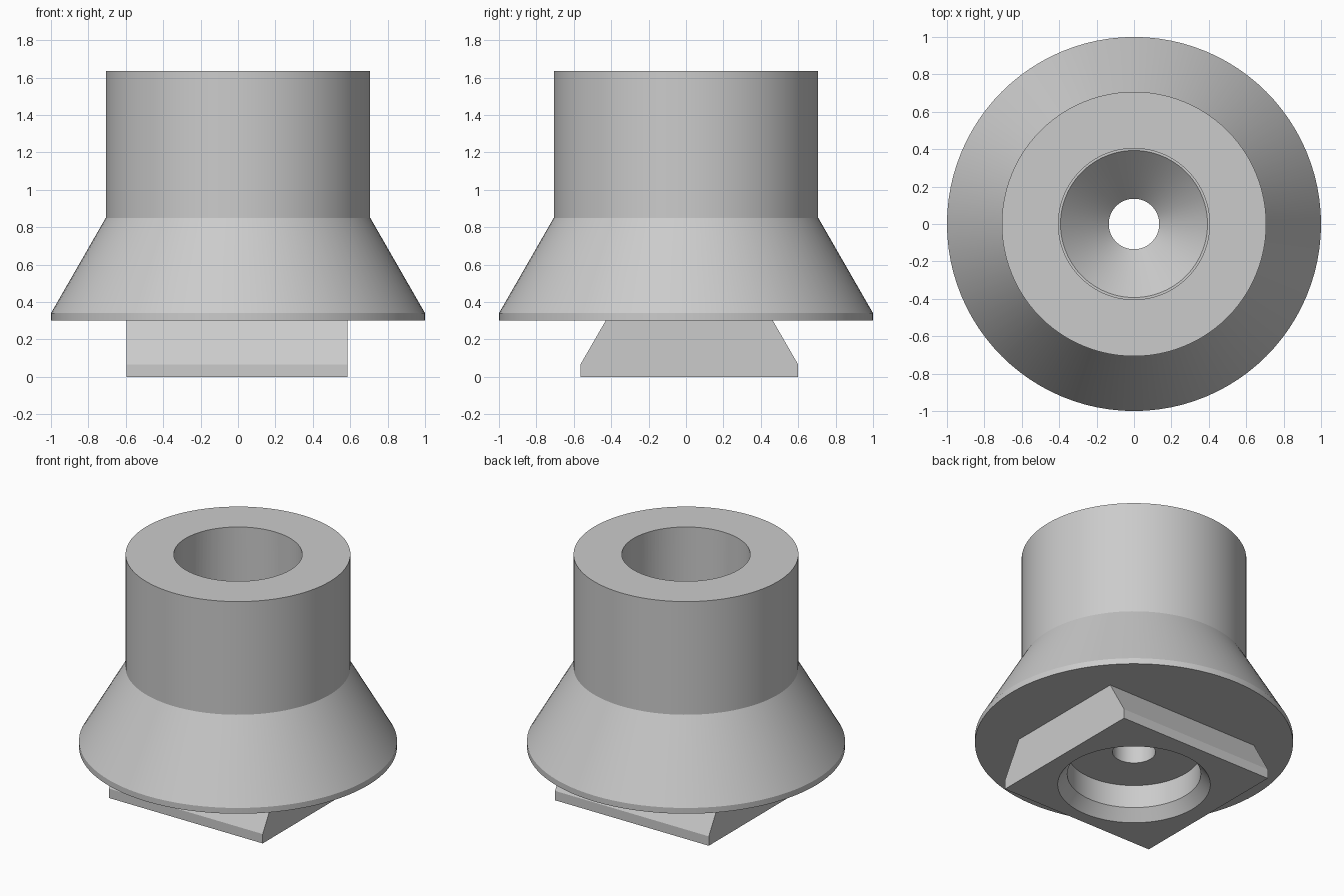
import bpy, bmesh
from math import radians, pi

if "Cube" in bpy.data.objects:
    bpy.data.objects.remove(bpy.data.objects["Cube"], do_unlink=True)

grey = bpy.data.materials.new("light_grey")
grey.use_nodes = True
colour = (0.6, 0.6, 0.6, 1)
grey.diffuse_color = colour
grey.node_tree.nodes["Principled BSDF"].inputs["Base Color"].default_value = colour


def finish(name, bm):
    bmesh.ops.recalc_face_normals(bm, faces=bm.faces)
    mesh = bpy.data.meshes.new(name)
    bm.to_mesh(mesh)
    bm.free()
    mesh.materials.append(grey)
    obj = bpy.data.objects.new(name, mesh)
    bpy.context.collection.objects.link(obj)
    return obj


def lathe(name, profile, steps=96):
    """Closed solid turned around z from (radius, height) points, ends on the axis."""
    bm = bmesh.new()
    pts = [(0, profile[0][1])] + profile + [(0, profile[-1][1])]
    verts = [bm.verts.new((r, 0, z)) for r, z in pts]
    edges = [bm.edges.new(pair) for pair in zip(verts, verts[1:])]
    bmesh.ops.spin(bm, geom=verts + edges, cent=(0, 0, 0), axis=(0, 0, 1),
                   angle=2 * pi, steps=steps, use_merge=True)
    bmesh.ops.remove_doubles(bm, verts=bm.verts, dist=0.0005)
    return finish(name, bm)


def prism(name, profile, x0, x1):
    """Extrude a (y, z) outline along x."""
    bm = bmesh.new()
    face = bm.faces.new([bm.verts.new((x0, y, z)) for y, z in profile])
    new = bmesh.ops.extrude_face_region(bm, geom=[face])["geom"]
    bmesh.ops.translate(bm, vec=(x1 - x0, 0, 0),
                        verts=[v for v in new if isinstance(v, bmesh.types.BMVert)])
    return finish(name, bm)


def combine(target, helper, operation):
    mod = target.modifiers.new(helper.name, "BOOLEAN")
    mod.object = helper
    mod.operation = operation
    mod.solver = "EXACT"
    bpy.context.view_layer.objects.active = target
    bpy.ops.object.modifier_apply(modifier=mod.name)
    bpy.data.objects.remove(helper, do_unlink=True)


# Flared foot and cylindrical column
body = lathe("flared_column", [(1, 0.3), (1, 0.34), (0.707, 0.85), (0.707, 1.635)])

# Dovetail slide block, reaching slightly into the flange
block = prism("slide_block", [(-0.565, 0), (0.6, 0), (0.6, 0.065), (0.45, 0.325),
                              (-0.415, 0.325), (-0.565, 0.065)], -0.595, 0.585)

# Chamfered lower recess, screw hole, countersink and upper bore
bore = lathe("bore_cutter", [(0.496, -0.02), (0.42, 0.075), (0.42, 0.235),
                             (0.135, 0.235), (0.135, 0.48), (0.393, 0.74),
                             (0.404, 0.74), (0.404, 1.7)])
bore.hide_render = True

combine(body, block, "UNION")
combine(body, bore, "DIFFERENCE")

bpy.ops.object.select_all(action="DESELECT")
body.select_set(True)
bpy.context.view_layer.objects.active = body
bpy.ops.object.shade_smooth_by_angle(angle=radians(25))
